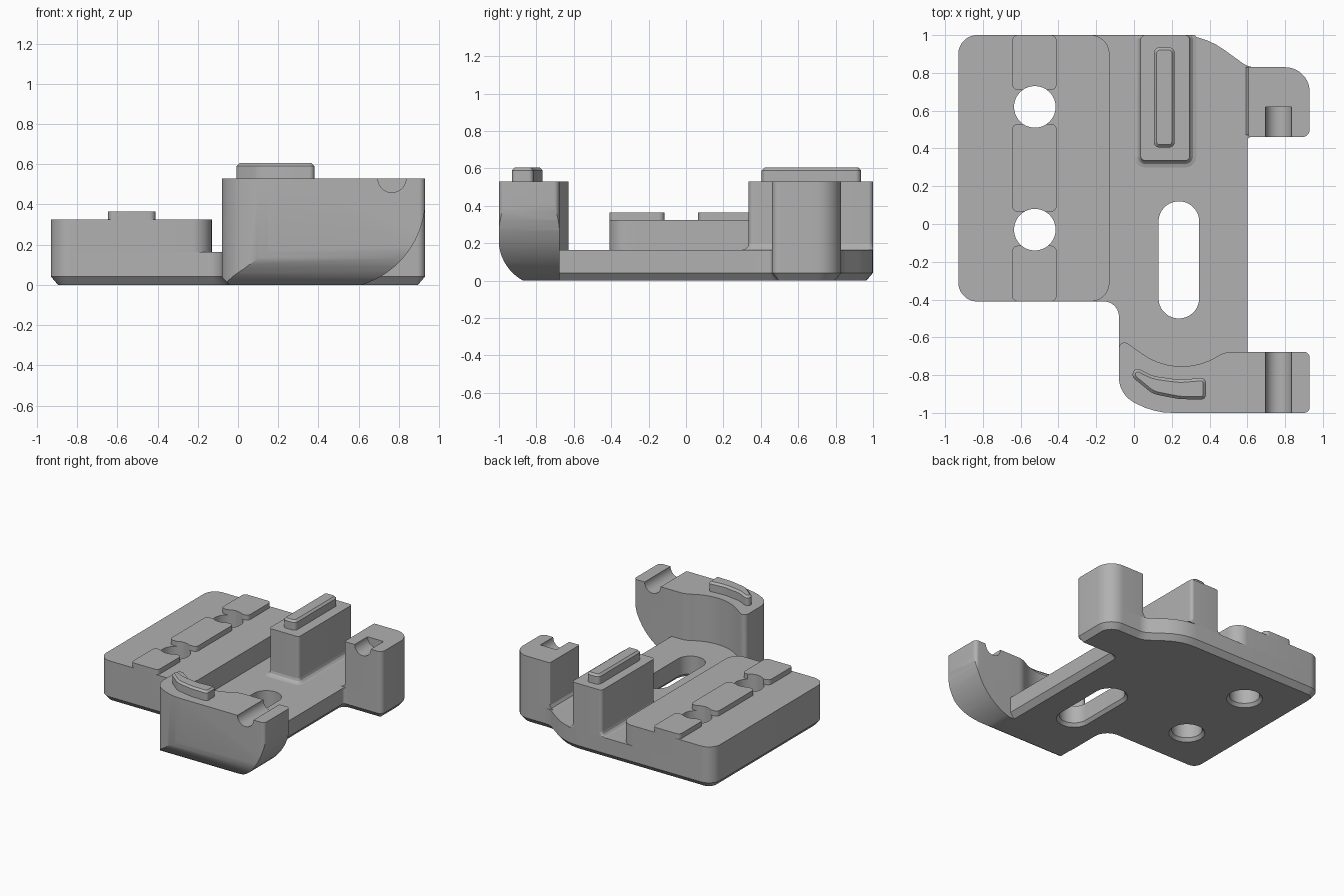
import bpy, bmesh, math
from mathutils import Vector

if "Cube" in bpy.data.objects:
    bpy.data.objects.remove(bpy.data.objects["Cube"], do_unlink=True)

grey = bpy.data.materials.new("machined_grey")
grey.use_nodes = True
grey.diffuse_color = (0.44, 0.44, 0.44, 1)
grey.node_tree.nodes["Principled BSDF"].inputs["Base Color"].default_value = (0.44, 0.44, 0.44, 1)

# Extrusion direction: maps (u, v, height) to world space
AXES = {"z": lambda u, v, w: (u, v, w),
        "y": lambda u, v, w: (u, w, v),
        "x": lambda u, v, w: (w, u, v)}


def rounded(corners):
    """Counter-clockwise corners (x, y, radius) to a filleted outline."""
    out = []
    n = len(corners)
    for i, (x, y, r) in enumerate(corners):
        p = Vector((x, y))
        a = (Vector(corners[i - 1][:2]) - p).normalized()
        b = (Vector(corners[(i + 1) % n][:2]) - p).normalized()
        if r == 0:
            out.append(p)
            continue
        half = a.angle(b) / 2
        centre = p + (a + b).normalized() * r / math.sin(half)
        start = p + a * r / math.tan(half) - centre
        turn = math.pi - 2 * half
        sign = 1 if a.x * b.y - a.y * b.x < 0 else -1
        steps = max(4, math.ceil(turn / 0.13))
        for k in range(steps + 1):
            t = sign * turn * k / steps
            c, s = math.cos(t), math.sin(t)
            out.append(centre + Vector((c * start.x - s * start.y, s * start.x + c * start.y)))
    return out


def box(x0, x1, y0, y1, r):
    return rounded([(x0, y0, r), (x1, y0, r), (x1, y1, r), (x0, y1, r)])


def inset(outline, d):
    """Move an outline inward by d along its mitred normals."""
    res = []
    for i, p in enumerate(outline):
        e = (p - outline[i - 1]).normalized()
        f = (outline[(i + 1) % len(outline)] - p).normalized()
        m = Vector((-e.y - f.y, e.x + f.x)).normalized()
        res.append(p + m * d / max(0.3, m.dot(Vector((-e.y, e.x)))))
    return res


def loft(name, outline, layers, axis="z", limit=None):
    """Stack (inset, height) copies of an outline into a closed solid."""
    bm = bmesh.new()
    rings = []
    for d, h in layers:
        ring = []
        for p in inset(outline, d):
            v = p.y if limit is None else min(p.y, limit)
            ring.append(bm.verts.new(AXES[axis](p.x, v, h)))
        rings.append(ring)
    for lo, hi in zip(rings, rings[1:]):
        for i in range(len(lo)):
            j = (i + 1) % len(lo)
            bm.faces.new((lo[i], lo[j], hi[j], hi[i]))
    bm.faces.new(rings[0][::-1])
    bm.faces.new(rings[-1])
    bmesh.ops.recalc_face_normals(bm, faces=bm.faces)
    mesh = bpy.data.meshes.new(name)
    bm.to_mesh(mesh)
    bm.free()
    mesh.materials.append(grey)
    ob = bpy.data.objects.new(name, mesh)
    bpy.context.collection.objects.link(ob)
    return ob


def carve(ob, cutter, operation="DIFFERENCE"):
    mod = ob.modifiers.new("carve", "BOOLEAN")
    mod.operation, mod.solver, mod.object = operation, "EXACT", cutter
    bpy.context.view_layer.objects.active = ob
    bpy.ops.object.modifier_apply(modifier=mod.name)


STEP, DECK, TOP = 0.165, 0.325, 0.53
RIDGE = [(0, TOP), (0, 0.59), (0.015, 0.605)]
parts, cutters = [], []

# Base plate with a chamfered underside
plate = loft("base_plate", rounded([
    (-0.93, -0.41, 0.1), (-0.08, -0.41, 0.08), (-0.08, -0.8, 0), (0.6, -0.8, 0),
    (0.6, 0.46, 0.02), (0.93, 0.46, 0.04), (0.93, 0.83, 0.13), (0.605, 0.83, 0.12),
    (0.37, 1, 0.4), (-0.93, 1, 0.1)]), [(0.036, 0), (0, 0.042), (0, STEP)])

# Raised mounting block and its three locating pads
block = loft("mounting_block", box(-0.93, -0.13, -0.41, 1, 0.1), [(0, STEP), (0, DECK)])
pads = [loft("locating_pad_" + tag, box(-0.645, -0.41, y0, y1, 0.03), [(0, DECK), (0, 0.365)])
        for tag, y0, y1 in (("rear", 0.71, 1), ("middle", 0.065, 0.53), ("front", -0.41, -0.115))]

# Bolt holes and adjustment slot, slightly countersunk below
SINK = [(-0.02, -0.02), (-0.02, 0), (0, 0.025), (0, 0.5)]
for y in (0.62, -0.03):
    hole = loft("bolt_hole_cutter", box(-0.635, -0.415, y - 0.11, y + 0.11, 0.1099), SINK)
    cutters.append(hole)
    for ob in [plate, block] + pads:
        carve(ob, hole)
slot = loft("slot_cutter", box(0.13, 0.345, -0.5, 0.12, 0.107), SINK)
cutters.append(slot)
carve(plate, slot)

# Rear stop with base fillet and ridge
stop_outline = box(0.035, 0.295, 0.335, 1, 0.025)
stop = loft("rear_stop", stop_outline, [(0, STEP), (0, TOP)])
fillet = loft("rear_stop_fillet", stop_outline,
              [(-0.035, STEP), (-0.017, 0.17), (-0.005, 0.182), (0, 0.2)], limit=1)
stop_ridge = loft("rear_stop_ridge", box(0.105, 0.215, 0.405, 0.935, 0.03), RIDGE)

# Rear pin post
post = loft("rear_post", rounded([
    (0.605, 0.46, 0.01), (0.93, 0.46, 0.04), (0.93, 0.83, 0.13), (0.605, 0.83, 0.01)]),
    [(0, STEP), (0, TOP)])
post_fillet = loft("rear_post_fillet", [Vector(p) for p in (
    (0.61, STEP), (0.61, 0.205), (0.603, 0.19), (0.593, 0.174), (0.57, STEP))],
    [(0, 0.47), (0, 0.83)], "y")

# Front wall: plan shape trimmed by a front profile and a side profile
wall = loft("front_wall", rounded([
    (-0.08, -0.9, 0.15), (0.1, -1, 0.4), (0.93, -1, 0.03), (0.93, -0.677, 0.03),
    (0.48, -0.677, 0.14), (0.24, -0.825, 0.36), (-0.08, -0.6, 0.03)]),
    [(0, 0), (0, TOP)])
front_profile = loft("front_profile", rounded([
    (-0.1, 0.06, 0), (-0.02, -0.02, 0), (0.932, -0.02, 0.45), (0.932, 0.6, 0), (-0.1, 0.6, 0)]),
    [(0, -1.1), (0, -0.5)], "y")
side_profile = loft("side_profile", rounded([
    (-1.002, -0.03, 0.25), (-0.5, -0.03, 0), (-0.5, 0.6, 0), (-1.002, 0.6, 0)]),
    [(0, -0.3), (0, 1.1)], "x")
for profile in (front_profile, side_profile):
    carve(wall, profile, "INTERSECT")
    cutters.append(profile)

# Curved ridge on the front wall
wall_ridge = loft("front_wall_ridge", rounded([
    (-0.01, -0.81, 0.03), (0.1, -0.9, 0.12), (0.24, -0.927, 0.3), (0.38, -0.93, 0.025),
    (0.38, -0.813, 0.025), (0.24, -0.825, 0.3), (0.1, -0.805, 0.2), (0, -0.755, 0.025)]), RIDGE)

# Half-round pin grooves in the wall and the post
for ob, y0, y1 in ((wall, -1.1, -0.6), (post, 0.4, 0.62)):
    groove = loft("groove_cutter", box(0.695, 0.835, 0.46, 0.60, 0.0699), [(0, y0), (0, y1)], "y")
    carve(ob, groove)
    cutters.append(groove)

for cutter in cutters:
    bpy.data.objects.remove(cutter, do_unlink=True)

# Smooth curved walls, keep machined edges crisp
for ob in [plate, block, stop, fillet, stop_ridge, post, post_fillet, wall, wall_ridge] + pads:
    bpy.ops.object.select_all(action="DESELECT")
    ob.select_set(True)
    bpy.context.view_layer.objects.active = ob
    bpy.ops.object.shade_smooth_by_angle(angle=math.radians(25))
